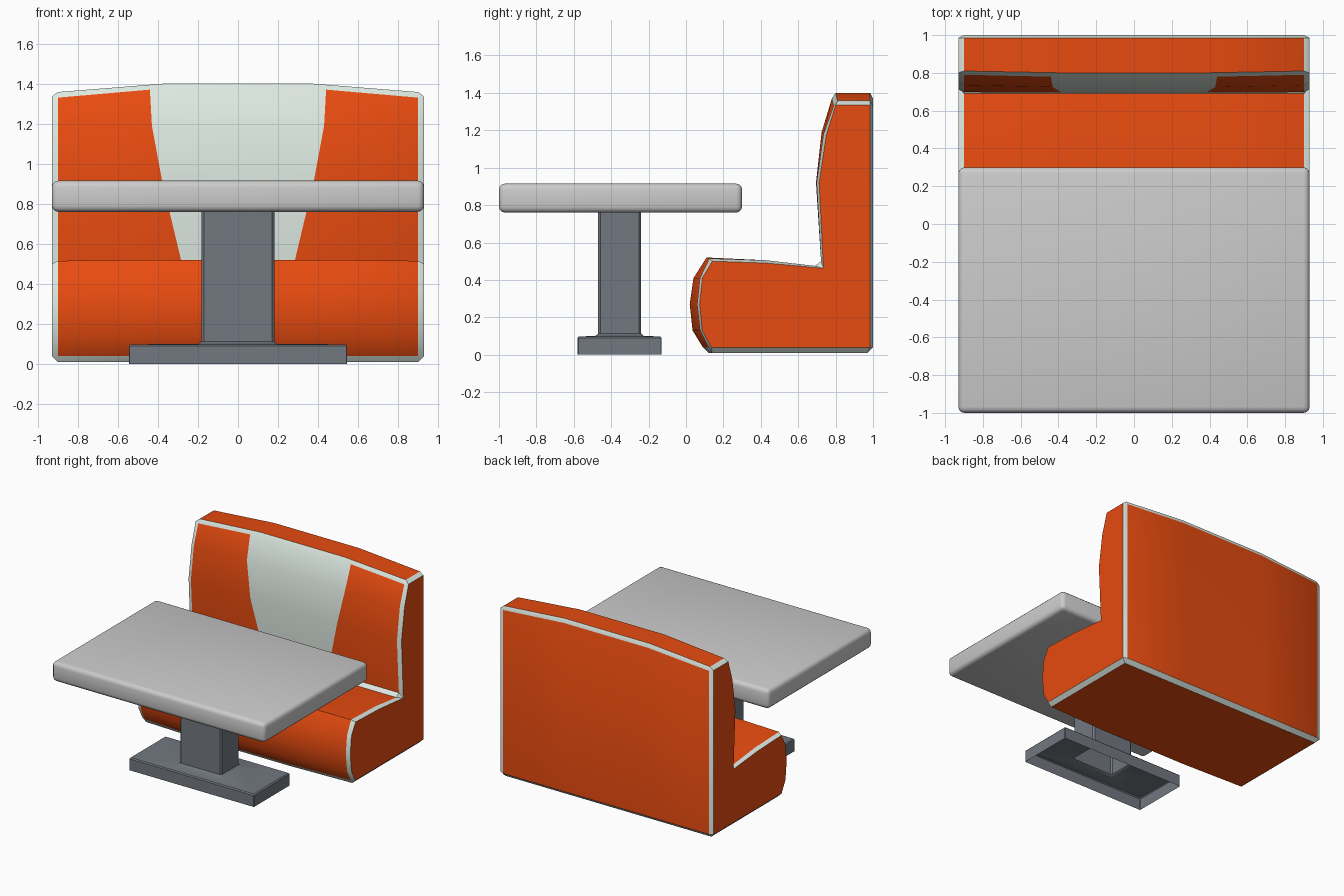
import bpy, bmesh

if "Cube" in bpy.data.objects:
    bpy.data.objects.remove(bpy.data.objects["Cube"])


def material(name, rgb):
    m = bpy.data.materials.new(name)
    m.diffuse_color = (*rgb, 1)
    m.use_nodes = True
    m.node_tree.nodes["Principled BSDF"].inputs["Base Color"].default_value = m.diffuse_color
    return m


def finish(name, bm, mats=()):
    bmesh.ops.remove_doubles(bm, verts=bm.verts, dist=1e-4)
    bmesh.ops.recalc_face_normals(bm, faces=bm.faces)
    me = bpy.data.meshes.new(name)
    bm.to_mesh(me)
    bm.free()
    for m in mats:
        me.materials.append(m)
    ob = bpy.data.objects.new(name, me)
    bpy.context.collection.objects.link(ob)
    bpy.ops.object.select_all(action='DESELECT')
    ob.select_set(True)
    bpy.context.view_layer.objects.active = ob
    bpy.ops.object.shade_smooth_by_angle(angle=0.6)
    return ob


orange = material("orange_vinyl", (0.8, 0.07, 0.005))
white = material("white_vinyl", (0.72, 0.81, 0.75))
steel = material("blue_grey_steel", (0.17, 0.19, 0.22))

# Bench: side profiles (y, z) at the crowned middle, near the ends, and on the end faces
middle = [(.97, .01), (1, .04), (1, 1.37), (.985, 1.4), (.80, 1.4), (.78, 1.37),
          (.725, 1.19), (.695, .92), (.722, .50), (.69, .475), (.43, .505),
          (.11, .52), (.04, .41), (.02, .27), (.035, .13), (.09, .04), (.12, .01)]
end = [(.97, .01), (1, .04), (1, 1.33), (.985, 1.358), (.81, 1.358), (.79, 1.33),
       (.735, 1.18), (.698, .92), (.722, .50), (.69, .475), (.43, .505),
       (.125, .515), (.075, .41), (.06, .27), (.075, .13), (.12, .04), (.14, .01)]
side = [(.985, .04), (.985, .04), (.985, 1.335), (.985, 1.335), (.80, 1.335), (.80, 1.335),
        (.75, 1.175), (.712, .92), (.735, .462), (.735, .462), (.43, .49),
        (.14, .50), (.087, .41), (.073, .27), (.087, .13), (.135, .04), (.135, .04)]
panel_x = [.37] * 5 + [.44, .43, .38, .28, .28] + [.37] * 7
n = len(middle)
piping = {0, 2, 4, 8, 15}      # profile segments that are white trim
panel = {5, 6, 7}              # backrest segments holding the white centre panel

bm = bmesh.new()
stations = [(-1, side, .93), (-1, end, .9), (-1, middle, None),
            (1, middle, None), (1, end, .9), (1, side, .93)]
rings = [[bm.verts.new((s * (x or panel_x[i]), y, z)) for i, (y, z) in enumerate(prof)]
         for s, prof, x in stations]
for k in range(5):
    for i in range(n):
        j = (i + 1) % n
        f = bm.faces.new((rings[k][i], rings[k][j], rings[k + 1][j], rings[k + 1][i]))
        f.material_index = int(k in (0, 4) or i in piping or (k == 2 and i in panel))
for r in (rings[0], rings[-1]):
    bm.faces.new(r)
finish("bench", bm, (orange, white))

# Table top: rounded slab
bm = bmesh.new()
bmesh.ops.create_cube(bm, size=1)
for v in bm.verts:
    v.co = (v.co.x * 1.86, v.co.y * 1.3 - .35, v.co.z * .155 + .8375)
bmesh.ops.bevel(bm, geom=list(bm.edges), offset=.032, segments=3, profile=.5, affect='EDGES')
finish("table_top", bm)

# Pedestal: hollow base plate, flared joint and column as stacked rings
bm = bmesh.new()
rings = []
for hx, hy, c, z in [(.545, .225, .004, 0), (.545, .225, .004, .09), (.537, .217, .004, .098),
                     (.197, .13, .012, .1), (.182, .115, .012, .113), (.182, .115, .012, .79)]:
    a, b = hx - c, hy - c
    pts = [(hx, -b), (hx, b), (a, hy), (-a, hy), (-hx, b), (-hx, -b), (-a, -hy), (a, -hy)]
    rings.append([bm.verts.new((x, y - .355, z)) for x, y in pts])
for r, t in zip(rings, rings[1:]):
    for i in range(8):
        j = (i + 1) % 8
        bm.faces.new((r[i], r[j], t[j], t[i]))
finish("table_pedestal", bm, (steel,))
